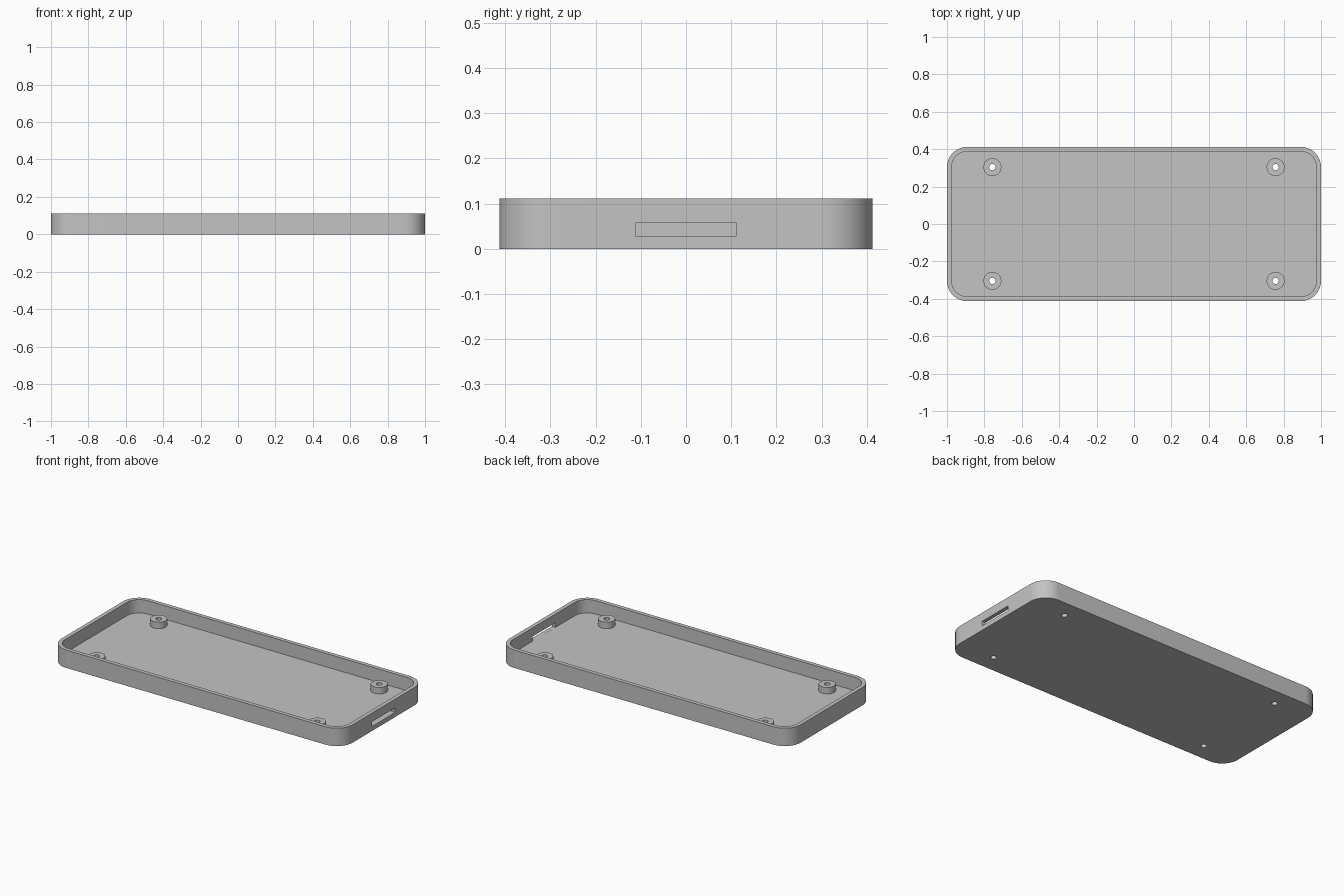
import bpy, bmesh, math

cube = bpy.data.objects.get("Cube")
if cube:
    bpy.data.objects.remove(cube, do_unlink=True)

HALF_X, HALF_Y, HEIGHT = 1.0, 0.413, 0.111
WALL, FLOOR, CORNER = 0.025, 0.028, 0.11
BOSS_X, BOSS_Y = 0.757, 0.304

grey = bpy.data.materials.new("plain grey")
grey.use_nodes = True
colour = (0.55, 0.55, 0.55, 1)
grey.diffuse_color = colour
grey.node_tree.nodes["Principled BSDF"].inputs["Base Color"].default_value = colour


def prism(name, outline, z0, z1):
    """Extrude a counter-clockwise outline from z0 to z1."""
    bm = bmesh.new()
    base = bm.faces.new([bm.verts.new((x, y, z0)) for x, y in outline])
    top = bmesh.ops.extrude_face_region(bm, geom=[base])["geom"]
    bmesh.ops.translate(bm, vec=(0, 0, z1 - z0),
                        verts=[v for v in top if isinstance(v, bmesh.types.BMVert)])
    bmesh.ops.recalc_face_normals(bm, faces=bm.faces)
    mesh = bpy.data.meshes.new(name)
    bm.to_mesh(mesh)
    bm.free()
    mesh.materials.append(grey)
    obj = bpy.data.objects.new(name, mesh)
    bpy.context.collection.objects.link(obj)
    return obj


def rounded(hx, hy, r, steps=16):
    """Outline of a rectangle with round corners."""
    points = []
    for i, (sx, sy) in enumerate([(1, 1), (-1, 1), (-1, -1), (1, -1)]):
        for k in range(steps + 1):
            a = (i + k / steps) * math.pi / 2
            points.append((sx * (hx - r) + r * math.cos(a), sy * (hy - r) + r * math.sin(a)))
    return points


def circle(cx, cy, r, sides=40):
    angles = [2 * math.pi * k / sides for k in range(sides)]
    return [(cx + r * math.cos(a), cy + r * math.sin(a)) for a in angles]


def combine(target, tool, operation):
    """Apply a boolean and drop the tool."""
    mod = target.modifiers.new(tool.name, "BOOLEAN")
    mod.object, mod.operation, mod.solver = tool, operation, "EXACT"
    bpy.context.view_layer.objects.active = target
    bpy.ops.object.modifier_apply(modifier=mod.name)
    bpy.data.objects.remove(tool, do_unlink=True)


# Open tray with a thin floor and wall
tray = prism("tray", rounded(HALF_X, HALF_Y, CORNER), 0, HEIGHT)
cavity = prism("cavity", rounded(HALF_X - WALL, HALF_Y - WALL, CORNER - WALL), FLOOR, HEIGHT + 0.1)
combine(tray, cavity, "DIFFERENCE")

# Port slot through the end wall
slot = prism("slot", [(0.94, -0.112), (1.1, -0.112), (1.1, 0.112), (0.94, 0.112)],
             FLOOR + 0.0002, 0.057)
combine(tray, slot, "DIFFERENCE")

# Four screw bosses with holes through the floor
for sx in (-1, 1):
    for sy in (-1, 1):
        x, y = sx * BOSS_X, sy * BOSS_Y
        combine(tray, prism("boss", circle(x, y, 0.048), FLOOR / 2, FLOOR + 0.04), "UNION")
        combine(tray, prism("screw_hole", circle(x, y, 0.017), -0.1, 0.2), "DIFFERENCE")

# Smooth round corners, crisp edges
bpy.ops.object.select_all(action="DESELECT")
tray.select_set(True)
bpy.context.view_layer.objects.active = tray
bpy.ops.object.shade_smooth_by_angle(angle=math.radians(30))
